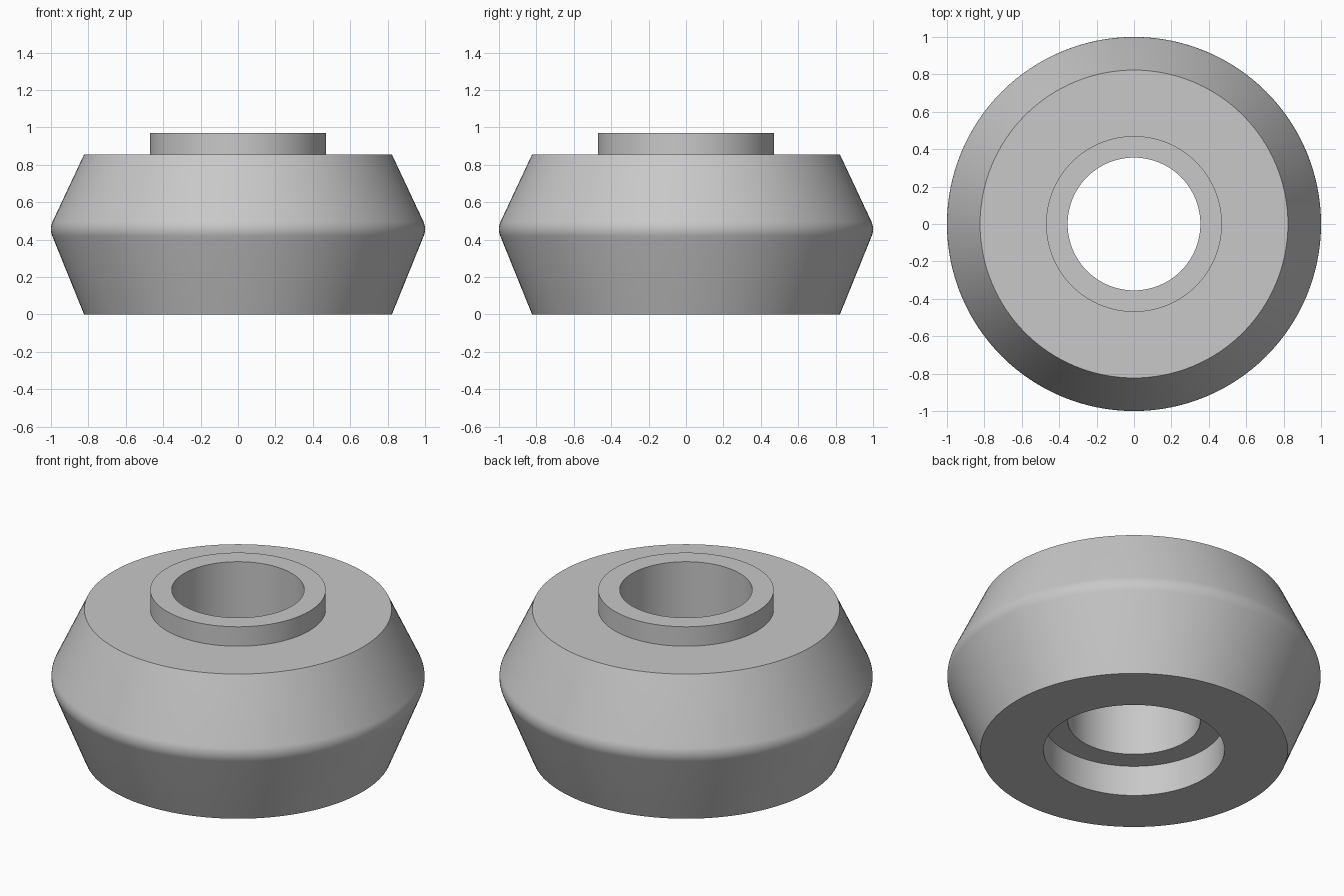
import bpy
import bmesh
import math

SEGMENTS = 128

cube = bpy.data.objects.get("Cube")
if cube:
    bpy.data.objects.remove(cube, do_unlink=True)

grey = bpy.data.materials.new("plain grey")
grey.use_nodes = True
colour = (0.58, 0.58, 0.58, 1)
grey.diffuse_color = colour
grey.node_tree.nodes["Principled BSDF"].inputs["Base Color"].default_value = colour


def lathe(name, profile, material):
    """Revolve a closed (radius, height) profile around z."""
    bm = bmesh.new()
    rings = []
    for i in range(SEGMENTS):
        a = 2 * math.pi * i / SEGMENTS
        rings.append([bm.verts.new((r * math.cos(a), r * math.sin(a), z)) for r, z in profile])
    for i, ring in enumerate(rings):
        after = rings[(i + 1) % SEGMENTS]
        for j in range(len(profile)):
            k = (j + 1) % len(profile)
            bm.faces.new((ring[j], after[j], after[k], ring[k]))
    bmesh.ops.recalc_face_normals(bm, faces=bm.faces)
    mesh = bpy.data.meshes.new(name)
    bm.to_mesh(mesh)
    bm.free()
    mesh.materials.append(material)
    obj = bpy.data.objects.new(name, mesh)
    bpy.context.collection.objects.link(obj)
    bpy.ops.object.select_all(action='DESELECT')
    obj.select_set(True)
    bpy.context.view_layer.objects.active = obj
    bpy.ops.object.shade_smooth_by_angle(angle=math.radians(30))
    return obj


# Rounded outer ridge between the two tapered flanks
ridge_radius, ridge_z = 0.1, 0.456
ridge = []
for step in range(9):
    a = math.radians(-23 + 48 * step / 8)
    ridge.append((1 - ridge_radius + ridge_radius * math.cos(a),
                  ridge_z + ridge_radius * math.sin(a)))

# Tapered roller with a raised collar, a through bore and a recess below
outer = [(0.485, 0), (0.823, 0)] + ridge + [(0.823, 0.855)]
collar = [(0.47, 0.855), (0.47, 0.97), (0.355, 0.97)]
recess = [(0.355, 0.18), (0.485, 0.18)]
lathe("roller_body", outer + collar + recess, grey)
